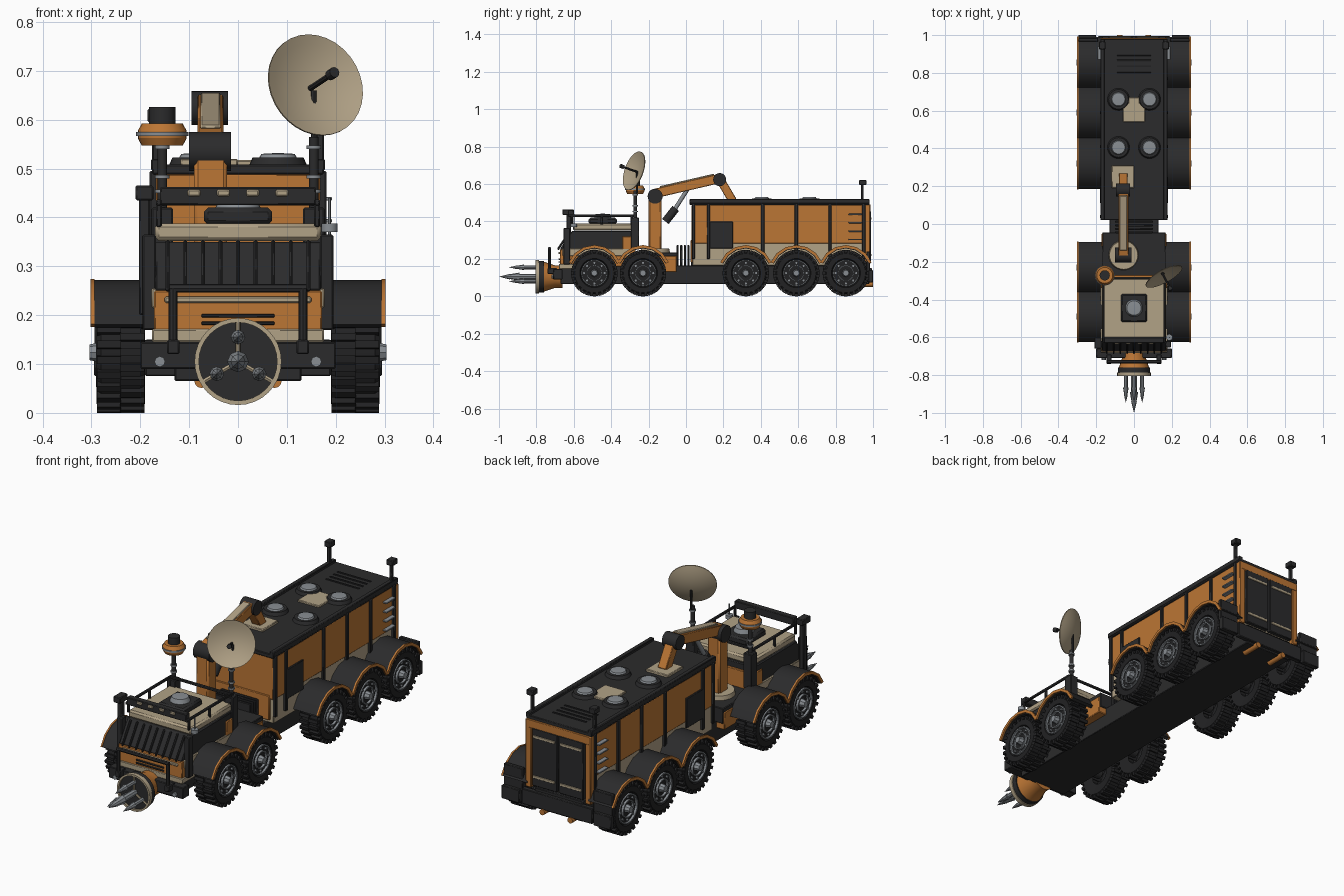
import bpy, bmesh, math
from mathutils import Matrix, Vector

if "Cube" in bpy.data.objects:
    bpy.data.objects.remove(bpy.data.objects["Cube"])

COLOURS = {"orange": (.50, .18, .035), "beige": (.44, .36, .24), "black": (.024, .024, .025),
           "rubber": (.016, .016, .017), "steel": (.25, .27, .29)}
MATS, BUILT = {}, []
for label, rgb in COLOURS.items():
    mat = bpy.data.materials.new(label)
    mat.use_nodes = True
    mat.diffuse_color = (*rgb, 1)
    mat.node_tree.nodes["Principled BSDF"].inputs["Base Color"].default_value = (*rgb, 1)
    MATS[label] = mat


def finish(name, bm, colour, bevel=0):
    bmesh.ops.recalc_face_normals(bm, faces=bm.faces)
    mesh = bpy.data.meshes.new(name)
    bm.to_mesh(mesh)
    bm.free()
    mesh.materials.append(MATS[colour])
    obj = bpy.data.objects.new(name, mesh)
    bpy.context.collection.objects.link(obj)
    if bevel:
        mod = obj.modifiers.new("bevel", "BEVEL")
        mod.width, mod.segments = bevel, 1
    BUILT.append(obj)
    return obj


def box(name, colour, x, y, z, bevel=.003):
    """Box from (low, high) ranges; a single x number means a centred half width."""
    x = x if isinstance(x, tuple) else (-x, x)
    bm = bmesh.new()
    spans = [sorted(s) for s in (x, y, z)]
    size = [b - a for a, b in spans]
    mid = [(a + b) / 2 for a, b in spans]
    bmesh.ops.create_cube(bm, size=1, matrix=Matrix.Translation(mid) @ Matrix.Diagonal((*size, 1)))
    return finish(name, bm, colour, min(bevel, min(size) / 4))


def prism(name, colour, outline, x, bevel=0):
    """Side outline of (y, z) points swept across x."""
    x = x if isinstance(x, tuple) else (-x, x)
    bm = bmesh.new()
    face = bm.faces.new([bm.verts.new((x[0], y, z)) for y, z in outline])
    swept = bmesh.ops.extrude_face_region(bm, geom=[face])["geom"]
    bmesh.ops.translate(bm, vec=(x[1] - x[0], 0, 0),
                        verts=[v for v in swept if isinstance(v, bmesh.types.BMVert)])
    return finish(name, bm, colour, bevel)


def lathe(name, colour, origin, axis, profile, sides=24):
    """Spin (radius, height) points around an axis."""
    bm = bmesh.new()
    verts = [bm.verts.new((r, 0, h)) for r, h in profile]
    edges = [bm.edges.new(pair) for pair in zip(verts, verts[1:])]
    bmesh.ops.spin(bm, geom=verts + edges, cent=(0, 0, 0), axis=(0, 0, 1),
                   angle=math.tau, steps=sides)
    bmesh.ops.remove_doubles(bm, verts=bm.verts, dist=.00001)
    turn = Vector(axis).to_track_quat('Z', 'Y').to_matrix().to_4x4()
    bm.transform(Matrix.Translation(origin) @ turn)
    return finish(name, bm, colour)


def rod(name, colour, start, end, radius, tip=None, sides=16):
    path = Vector(end) - Vector(start)
    tip = radius if tip is None else tip
    shape = [(0, 0), (radius, 0), (tip, path.length)]
    return lathe(name, colour, start, path, shape + [(0, path.length)] * (tip > 0), sides)


def beam(name, colour, start, end, x, width):
    """Bar between two (y, z) points."""
    a, b = Vector(start), Vector(end)
    n = (b - a).orthogonal().normalized() * width / 2
    return prism(name, colour, [a + n, b + n, b - n, a - n], x, .003)


def wheel(y, side):
    hub, out = Vector((side * .19, y, .124)), Vector((side, 0, 0))
    lathe("tyre", "rubber", hub, out, [(.05, .01), (.105, 0), (.113, .01), (.113, .09),
                                       (.105, .1), (.078, .1), (.073, .09), (0, .09)], 32)
    bm = bmesh.new()
    for i in range(48):
        spot = Matrix.Translation((.026 + .048 * (i % 2), 0, .114))
        bmesh.ops.create_cube(bm, size=1, matrix=Matrix.Rotation(math.tau * i / 48, 4, 'X')
                              @ spot @ Matrix.Diagonal((.05, .015, .02, 1)))
    bm.transform(Matrix.Translation(hub) @ Matrix.Diagonal((side, 1, 1, 1)))
    finish("tyre_tread", bm, "rubber")
    for radius, wide in ((.071, .006), (.043, .006)):
        lathe("rim_ring", "steel", hub + out * .088, out,
              [(radius - wide, 0), (radius, 0), (radius, .013), (radius - wide, .013), (radius - wide, 0)])
    rod("wheel_hub", "steel", hub + out * .085, hub + out * .114, .022, .016, 8)
    for i in range(8):
        a = math.tau * i / 8
        spot = hub + Vector((0, math.cos(a), math.sin(a))) * .055
        rod("wheel_bolt", "steel", spot + out * .085, spot + out * .098, .006, sides=6)
    # Angular mudguard with a coloured outer lip
    for name, colour, inner, outer, x in (("fender", "black", .13, .146, (.165, .294)),
                                          ("fender_lip", "orange", .134, .148, (.294, .302))):
        angles = [math.radians(22 + 136 * i / 6) for i in range(7)]
        arc = [(r, a) for r, order in ((outer, angles), (inner, angles[::-1])) for r in [r] for a in order]
        prism(name, colour, [(y + r * math.cos(a), .126 + r * math.sin(a)) for r, a in arc],
              tuple(side * v for v in x))


for side in (-1, 1):
    for y in (-.49, -.23, .32, .59, .855):
        wheel(y, side)
for y in (-.49, -.23, .32, .59, .855):
    rod("axle", "black", (-.2, y, .124), (.2, y, .124), .025)

# Chassis and bumpers
box("chassis", "black", .13, (-.67, .98), (.065, .165))
box("front_bumper", "black", .2, (-.71, -.66), (.09, .145))
box("rear_bumper", "black", .19, (.97, .995), (.075, .15))
for side in (-1, 1):
    box("rear_bumper_end", "black", (side * .2, side * .295), (.975, 1), (.075, .14))
    box("mudguard_back", "black", (side * .19, side * .294), (.965, .985), (.13, .24))
    rod("bumper_bolt", "steel", (side * .16, -.72, .105), (side * .16, -.7, .105), .011, sides=8)
    rod("exhaust_pipe", "orange", (side * .075, .9, .065), (side * .075, 1, .065), .014)
    rod("bull_bar_post", "black", (side * .133, -.73, .13), (side * .133, -.73, .255), .009, sides=8)
    box("bull_bar_foot", "black", (side * .12, side * .145), (-.74, -.69), (.12, .15))
rod("bull_bar_top", "black", (-.14, -.73, .255), (.14, -.73, .255), .009, sides=8)

# Drill head
lathe("drill_mount", "orange", (0, -.66, .105), (0, -1, 0), [(0, 0), (.06, 0), (.06, .04), (.08, .1), (0, .1)])
lathe("drill_plate", "black", (0, -.76, .105), (0, -1, 0), [(0, 0), (.085, 0), (.085, .035), (0, .035)], 32)
lathe("drill_rim", "beige", (0, -.785, .105), (0, -1, 0),
      [(.08, 0), (.089, 0), (.089, .02), (.08, .02), (.08, 0)], 32)
spots = [(0, 0, .2, .022)] + [(.05 * math.sin(math.tau * i / 3), .05 * math.cos(math.tau * i / 3), .15, .015)
                             for i in range(3)]
for dx, dz, length, r in spots:
    lathe("drill_spike", "steel", (dx, -.79, .105 + dz), (0, -1, 0),
          [(0, 0), (r * .7, 0), (r * .7, length * .5), (r, length * .5), (r * .6, length * .75),
           (r * .7, length * .75), (0, length * 1.05)], 8)
    if dz:
        rod("drill_web", "beige", (0, -.8, .105), (dx * 1.6, -.8, .105 + dz * 1.6), .005, sides=6)

# Cab
box("cab_lower", "orange", .172, (-.675, -.29), (.16, .25))
box("cab_sill", "beige", .176, (-.68, -.58), (.145, .172))
box("cab_trim", "beige", .15, (-.682, -.66), (.225, .238))
box("cab_side_trim", "beige", .177, (-.66, -.3), (.215, .255))
for z in (.18, .195):
    box("cab_vent", "black", .075, (-.681, -.67), (z, z + .007))
prism("cab_window_band", "black", [(-.675, .25), (-.61, .35), (-.28, .35), (-.28, .25)], .17, .004)
for i in range(9):
    x = .036 * (i - 4)
    beam("windscreen_slat", "black", (-.685, .25), (-.618, .352), (x - .004, x + .004), .012)
box("cab_roof", "beige", .17, (-.605, -.28), (.352, .388), .008)
box("cab_rear_wall", "orange", .176, (-.34, -.27), (.2, .32))
box("roof_hatch", "black", .07, (-.52, -.37), (.385, .42), .015)
lathe("hatch_lens", "steel", (0, -.445, .42), (0, 0, 1), [(0, .022), (.038, .02), (.046, 0), (0, 0)])
box("rack_light_bar", "black", .16, (-.63, -.6), (.425, .462))
for x in (-.09, -.03, .03, .09):
    box("rack_light", "beige", (x - .013, x + .013), (-.634, -.62), (.443, .457))
for side in (-1, 1):
    x = side * .162
    box("rack_rail", "black", (x - .006, x + .006), (-.63, -.28), (.424, .437))
    for y in (-.61, -.45, -.29):
        box("rack_post", "black", (x - .006, x + .006), (y - .006, y + .006), (.38, .43))
    box("cab_pillar", "black", (side * .168, side * .195), (-.655, -.62), (.17, .365))
box("rack_rear_rail", "black", .162, (-.295, -.283), (.424, .437))
box("snorkel", "black", (-.203, -.18), (-.64, -.615), (.2, .45))
box("snorkel_cap", "black", (-.21, -.173), (-.66, -.6), (.435, .465))
rod("marker_post", "steel", (.187, -.6, .36), (.187, -.6, .44), .003, sides=6)
rod("marker_cap", "steel", (.187, -.6, .37), (.187, -.6, .388), .017)

# Beacon and dish masts
for x in (-.155, .155):
    box("mast_foot", "black", (x - .022, x + .022), (-.295, -.25), (.25, .42))
    rod("mast", "black", (x, -.272, .4), (x, -.272, .565), .01)
    for z in (.45, .48, .54):
        rod("mast_ring", "steel", (x, -.272, z), (x, -.272, z + .007), .015)
lathe("beacon", "orange", (-.155, -.272, .547), (0, 0, 1), [(0, 0), (.042, 0), (.05, .015), (.05, .03), (.042, .045), (0, .045)])
rod("beacon_band", "steel", (-.155, -.272, .567), (-.155, -.272, .575), .054)
rod("beacon_cap", "black", (-.155, -.272, .59), (-.155, -.272, .626), .027)
rod("dish_neck", "black", (.155, -.262, .55), (.155, -.262, .66), .006, sides=8)
centre, aim = Vector((.157, -.275, .67)), Vector((.45, -.84, .3)).normalized()
curve = [(.108 * i / 6, .025 * (i / 6) ** 2 - .02) for i in range(7)]
lathe("dish", "beige", centre, aim, curve + [(r, h - .004) for r, h in curve[::-1]], 32)
rod("dish_feed", "black", centre - aim * .02, centre + aim * .075, .006, sides=8)
rod("dish_receiver", "black", centre + aim * .07, centre + aim * .09, .011, sides=12)

# Crane on the middle deck
box("deck", "black", .168, (-.29, -.045), (.16, .235))
box("deck_side", "orange", .172, (-.2, -.05), (.13, .215))
lathe("turntable", "beige", (-.055, -.165, .23), (0, 0, 1), [(0, 0), (.08, 0), (.075, .025), (0, .025)], 28)
box("crane_column", "orange", (-.09, -.022), (-.2, -.13), (.24, .53), .008)
rod("shoulder_joint", "black", (-.1, -.165, .535), (-.014, -.165, .535), .04, sides=20)
beam("boom", "orange", (-.165, .55), (.18, .63), (-.083, -.03), .05)
beam("boom_cover", "beige", (-.14, .584), (.15, .651), (-.077, -.036), .009)
rod("elbow_joint", "black", (-.095, .18, .624), (-.02, .18, .624), .035, sides=20)
beam("forearm", "orange", (.185, .62), (.25, .51), (-.08, -.034), .045)
rod("crane_ram", "black", (-.056, -.11, .4), (-.056, -.055, .47), .022)
rod("ram_piston", "steel", (-.056, -.06, .465), (-.056, .01, .575), .011)

# Flexible joint
for i in range(5):
    y = -.05 + .019 * i
    box("bellows_fold", "black", .1, (y, y + .011), (.15, .275))

# Cargo body
box("cargo_skirt", "beige", .168, (.035, .965), (.165, .287))
box("cargo_body", "orange", .172, (.03, .97), (.28, .492), .006)
box("cargo_front_frame", "orange", .15, (.025, .05), (.18, .3))
box("cargo_roof", "black", .176, (.02, .98), (.488, .508))
for side in (-1, 1):
    box("roof_rail", "black", (side * .155, side * .178), (.02, .98), (.495, .52))
    for y in (.04, .12, .41, .59, .77, .95):
        box("cargo_rib", "black", (side * .165, side * .181), (y - .009, y + .009), (.2, .495))
    box("cargo_side_door", "black", (side * .17, side * .18), (.12, .25), (.255, .4))
    for i in range(4):
        z = .3 + .045 * i
        box("ladder_rung", "steel", (side * .17, side * .192), (.87, .94), (z, z + .007), .001)
    box("rear_corner", "orange", (side * .145, side * .176), (.955, .985), (.16, .49))
    box("rear_door", "black", (side * .004, side * .138), (.965, .988), (.175, .455))
    for z in (.215, .41):
        box("door_strip", "beige", (side * .015, side * .13), (.985, .992), (z, z + .012), .001)
    box("tail_post", "black", (side * .16, side * .176), (.935, .95), (.5, .6))
    box("tail_lamp", "black", (side * .15, side * .185), (.925, .965), (.595, .622))
    for y in (.405, .66):
        lathe("roof_vent", "black", (side * .082, y, .505), (0, 0, 1), [(0, 0), (.06, 0), (.052, .018), (0, .018)])
        lathe("vent_lens", "steel", (side * .082, y, .52), (0, 0, 1), [(0, 0), (.04, 0), (.034, .01), (0, .012)])
box("rear_header", "orange", .17, (.96, .986), (.45, .492))
box("roof_plate", "beige", .058, (.54, .64), (.505, .517))
box("roof_plate_tab", "beige", .03, (.63, .67), (.505, .517))
box("crane_rest", "beige", (-.118, 0), (.19, .31), (.505, .52))
for i in range(4):
    y = .8 + .03 * i
    box("roof_slot", "rubber", .09, (y, y + .01), (.506, .511), .001)

# Smooth only the gently curved faces
for obj in BUILT:
    obj.select_set(True)
bpy.context.view_layer.objects.active = BUILT[0]
bpy.ops.object.shade_smooth_by_angle(angle=math.radians(25))
